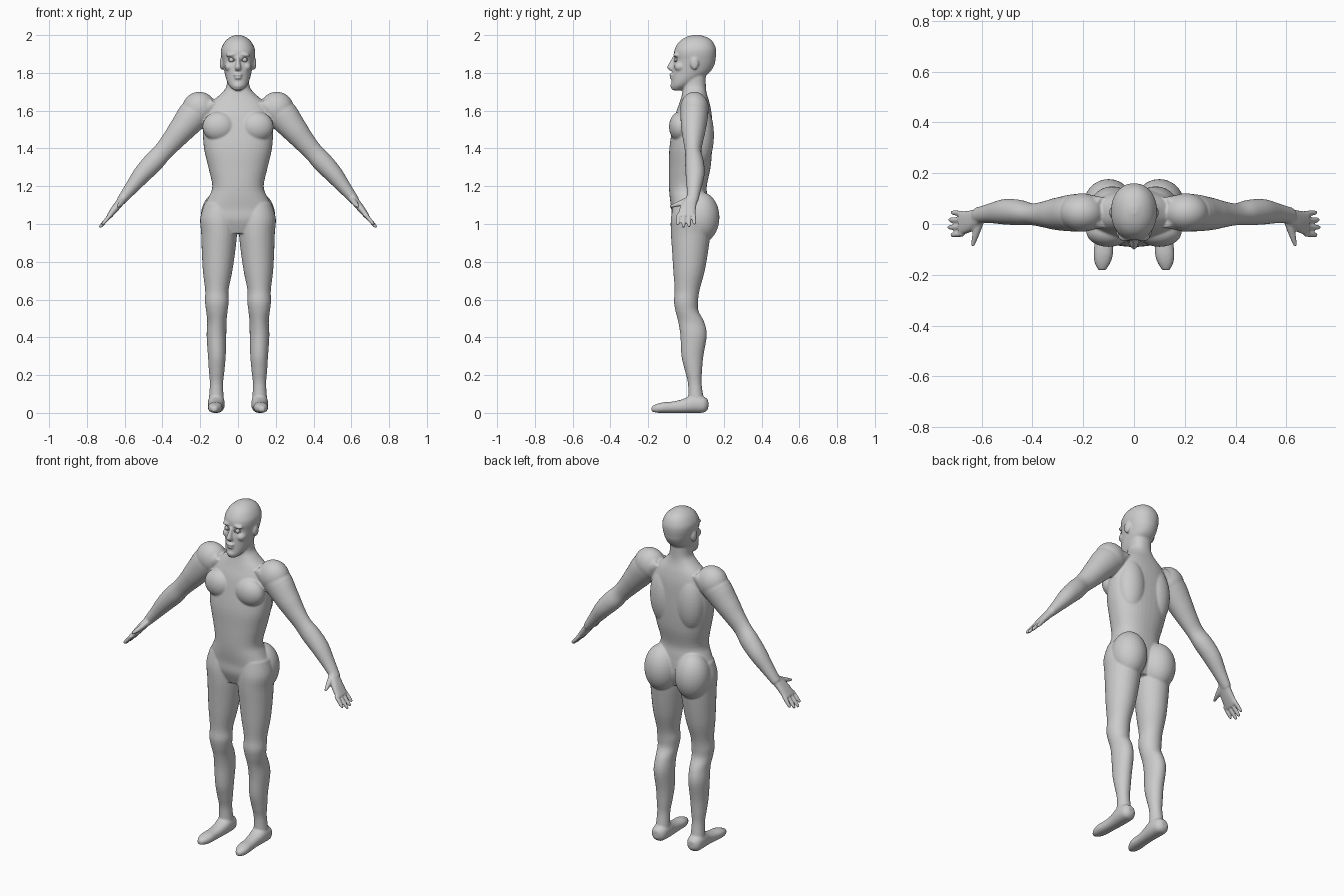
import bpy, bmesh, math
from mathutils import Vector, Matrix

X, Y, Z = Vector((1, 0, 0)), Vector((0, 1, 0)), Vector((0, 0, 1))
ARM = Vector((0.76, 0, 0.65))      # across the sloping arm
ALONG = Vector((0.65, 0, -0.76))   # down the sloping arm
bm = bmesh.new()


def catmull(p0, p1, p2, p3, t):
    return [0.5 * (2 * b + (c - a) * t + (2 * a - 5 * b + 4 * c - d) * t * t
                   + (3 * b - a - 3 * c + d) * t ** 3) for a, b, c, d in zip(p0, p1, p2, p3)]


def loft(rings, u, v, side=1, power=2.0, steps=4, n=28):
    """Smooth closed tube through rings of (x, y, z, radius_u, radius_v)."""
    r = [rings[0]] + list(rings) + [rings[-1]]
    path = [catmull(*r[i:i + 4], s / steps) for i in range(len(rings) - 1) for s in range(steps)]
    path.append(rings[-1])
    loops = []
    for x, y, z, a, b in path:
        loop = []
        for k in range(n):
            t = 2 * math.pi * k / n
            c, s = math.cos(t), math.sin(t)
            c = math.copysign(abs(c) ** (2 / power), c)
            s = math.copysign(abs(s) ** (2 / power), s)
            p = Vector((x, y, z)) + u * (a * c) + v * (b * s)
            loop.append(bm.verts.new((p.x * side, p.y, p.z)))
        loops.append(loop)
    for l0, l1 in zip(loops, loops[1:]):
        for k in range(n):
            bm.faces.new((l0[k], l0[(k + 1) % n], l1[(k + 1) % n], l1[k]))
    bm.faces.new(loops[0][::-1])
    bm.faces.new(loops[-1])


def blob(centre, radii, side=1, tilt=0):
    m = (Matrix.Translation((centre[0] * side, centre[1], centre[2]))
         @ Matrix.Rotation(tilt * side, 4, 'Y') @ Matrix.Diagonal((*radii, 1)))
    bmesh.ops.create_uvsphere(bm, u_segments=32, v_segments=20, radius=1, matrix=m)


# Torso and neck
loft([(0, .02, .95, .11, .07), (0, .02, 1.02, .185, .095), (0, .02, 1.08, .187, .098),
      (0, .014, 1.14, .157, .1), (0, .01, 1.2, .136, .1), (0, .02, 1.3, .157, .11),
      (0, .025, 1.4, .18, .113), (0, .033, 1.5, .185, .106), (0, .04, 1.58, .175, .096),
      (0, .045, 1.64, .145, .08), (0, .045, 1.69, .09, .065), (0, .045, 1.73, .061, .06),
      (0, .045, 1.8, .06, .06)], X, Y, power=2.3, n=40)

# Head
loft([(0, -.048, 1.708, .022, .025), (0, -.03, 1.73, .045, .047), (0, -.005, 1.76, .06, .07),
      (0, .025, 1.8, .071, .098), (0, .04, 1.84, .079, .109), (0, .047, 1.87, .085, .109),
      (0, .048, 1.9, .09, .112), (0, .05, 1.93, .088, .108), (0, .053, 1.965, .07, .089),
      (0, .055, 1.988, .044, .058), (0, .055, 2.001, .012, .015)], X, Y, power=2.15, n=40)

# Nose, lips and chin
loft([(0, -.06, 1.885, .009, .01), (0, -.072, 1.855, .011, .016),
      (0, -.08, 1.828, .016, .021), (0, -.072, 1.812, .014, .014)], X, Y)
blob((0, -.076, 1.79), (.024, .013, .008))
blob((0, -.074, 1.774), (.021, .013, .008))
blob((0, -.062, 1.732), (.026, .021, .02))

for s in (1, -1):
    # Brow, cheek and ear
    blob((.034, -.05, 1.896), (.03, .018, .011), s, .12)
    blob((.045, -.03, 1.832), (.026, .032, .025), s)
    blob((.086, .045, 1.85), (.011, .022, .034), s)
    # Chest, back and buttock
    blob((.1, -.03, 1.515), (.088, .06, .08), s)
    blob((.085, .075, 1.47), (.085, .073, .17), s)
    blob((.1, .078, 1.035), (.098, .099, .135), s)
    # Shoulder
    blob((.205, .045, 1.61), (.09, .076, .09), s)

    # Leg
    loft([(.115, .055, .04, .042, .045), (.114, .047, .15, .035, .036), (.113, .04, .22, .041, .045),
          (.112, .034, .3, .047, .058), (.114, .04, .41, .052, .07), (.112, .028, .48, .051, .069),
          (.112, .005, .54, .057, .061), (.112, 0, .59, .063, .064), (.112, .006, .65, .062, .066),
          (.108, .016, .75, .078, .083), (.103, .022, .86, .089, .096), (.1, .024, .95, .095, .104),
          (.103, .02, 1.03, .097, .1), (.1, .02, 1.11, .078, .085)], X, Y, s)
    # Foot
    loft([(.117, .118, .045, .018, .022), (.116, .095, .044, .041, .042), (.115, .04, .048, .045, .048),
          (.115, -.02, .036, .039, .036), (.118, -.07, .03, .037, .03), (.121, -.12, .028, .038, .028),
          (.124, -.155, .024, .03, .023), (.126, -.182, .021, .014, .013)], X, Z, s, power=2.3)

    # Arm
    loft([(.12, .045, 1.64, .045, .06), (.215, .045, 1.595, .083, .074), (.296, .04, 1.503, .07, .065),
          (.35, .038, 1.437, .058, .052), (.4, .038, 1.38, .051, .043), (.45, .045, 1.325, .054, .05),
          (.51, .048, 1.26, .048, .05), (.57, .042, 1.185, .035, .038),
          (.622, .034, 1.12, .024, .03)], ARM, Y, s)
    # Palm, fingers and thumb
    loft([(.6, .034, 1.145, .022, .03), (.642, .012, 1.093, .02, .042),
          (.685, .002, 1.038, .014, .047)], ARM, Y, s, power=2.5)
    for y, reach in ((-.039, .068), (-.012, .085), (.015, .08), (.041, .064)):
        base = Vector((.672, y, 1.052))
        tip = base + ALONG * reach + Vector((0, y * .1, 0))
        loft([(*base, .012, .011), (*base.lerp(tip, .6), .011, .0108),
              (*tip, .009, .009), (*(tip + ALONG * .008), .004, .004)], ARM, Y, s, n=14)
    loft([(.605, .02, 1.13, .016, .022), (.618, -.025, 1.112, .015, .018),
          (.628, -.06, 1.1, .012, .012), (.636, -.088, 1.092, .007, .007)], ARM, ALONG, s, n=14)

# Fuse all flesh into one smooth skin
bmesh.ops.recalc_face_normals(bm, faces=bm.faces)
mesh = bpy.data.meshes.new("body")
bm.to_mesh(mesh)
bm.free()
body = bpy.data.objects.new("body", mesh)
bpy.context.collection.objects.link(body)
skin = body.modifiers.new("skin", 'REMESH')
skin.mode = 'VOXEL'
skin.voxel_size = 0.005
skin.use_smooth_shade = True
soft = body.modifiers.new("soften", 'SMOOTH')
soft.factor = 0.5
soft.iterations = 6

# Eyes with lid rims
for name, s in (("left_eye", 1), ("right_eye", -1)):
    bpy.ops.mesh.primitive_uv_sphere_add(segments=24, ring_count=16, radius=.014,
                                         location=(.034 * s, -.05, 1.869))
    bpy.context.object.name = name
    bpy.ops.object.shade_smooth()
    bpy.ops.mesh.primitive_torus_add(major_segments=28, minor_segments=8, major_radius=.014, minor_radius=.003,
                                     location=(.034 * s, -.057, 1.869),
                                     rotation=(math.pi / 2, 0, .3 * s))
    lid = bpy.context.object
    lid.name = name + "lid"
    lid.scale = (1.15, .65, 1)
    bpy.ops.object.shade_smooth()
